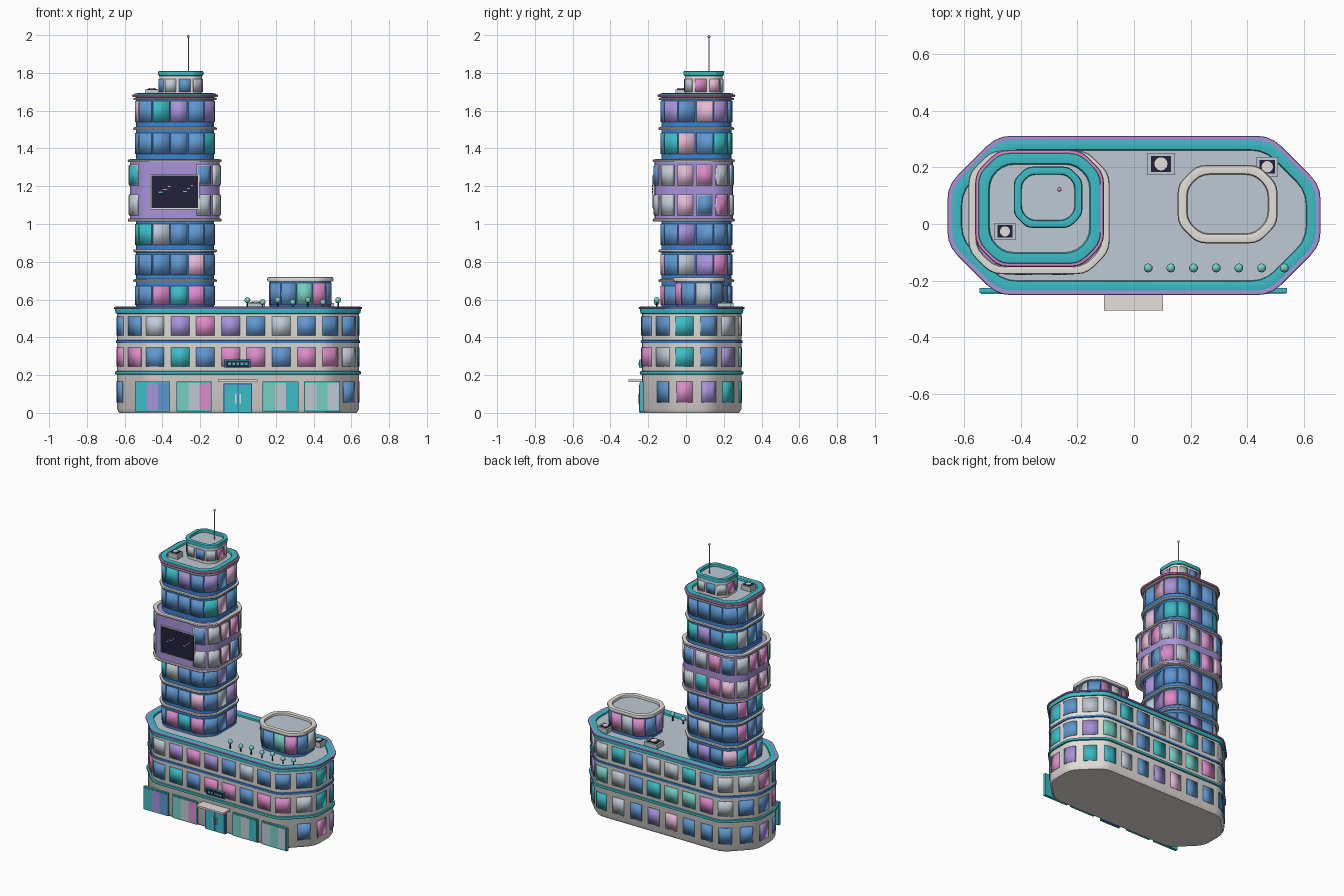
import bpy, bmesh, math, random
from mathutils import Vector

if "Cube" in bpy.data.objects:
    bpy.data.objects.remove(bpy.data.objects["Cube"])

random.seed(4)

# Palette: key -> (name, sRGB hex)
PALETTE = {
    'c': ("cream", "E4E0DB"), 'g': ("pale_grey", "BFCAD3"), 't': ("teal", "3CBCC6"),
    'p': ("purple", "A893DA"), 'k': ("pink", "DC8CC9"), 'l': ("light_pink", "E4BAD4"),
    'b': ("glass_blue", "6097D0"), 's': ("strong_blue", "3C83D0"),
    'n': ("navy", "23213A"), 'm': ("mint", "76D0C0"),
}
KEYS = list(PALETTE)
MATS = {}
for key, (name, hexa) in PALETTE.items():
    rgb = [int(hexa[i:i + 2], 16) / 255 for i in (0, 2, 4)]
    MATS[key] = bpy.data.materials.new(name)
    MATS[key].diffuse_color = [((v + 0.055) / 1.055) ** 2.4 for v in rgb] + [1]


def finish(name, bm, key=None, angle=35):
    me = bpy.data.meshes.new(name)
    if key:
        bmesh.ops.recalc_face_normals(bm, faces=bm.faces)
    bm.to_mesh(me)
    bm.free()
    for k in ([key] if key else KEYS):
        me.materials.append(MATS[k])
    for f in me.polygons:
        f.use_smooth = key is not None
    me.set_sharp_from_angle(angle=math.radians(angle))
    ob = bpy.data.objects.new(name, me)
    bpy.context.collection.objects.link(ob)
    return ob


def outline(shape, o=0.0):
    """Chamfered rectangle with softened corners, from front left, anticlockwise."""
    cx, cy, hx, hy, c, d = shape
    hx, hy, c = hx + o, hy + o, c + 0.586 * o
    octa = [(-hx + c, -hy), (hx - c, -hy), (hx, -hy + c), (hx, hy - c),
            (hx - c, hy), (-hx + c, hy), (-hx, hy - c), (-hx, -hy + c)]
    octa = [Vector((x + cx, y + cy)) for x, y in octa]
    pts = []
    for i, p in enumerate(octa):
        a = p + (octa[i - 1] - p).normalized() * d
        b = p + (octa[(i + 1) % 8] - p).normalized() * d
        pts += [a * (1 - t) ** 2 + p * 2 * t * (1 - t) + b * t * t for t in (0, 0.33, 0.67, 1)]
    return pts


def loft(name, shape, sections, key, ring=False):
    """Stack outlines at (offset, z); a ring closes on itself, a body is capped."""
    bm = bmesh.new()
    loops = [[bm.verts.new((p.x, p.y, z)) for p in outline(shape, o)] for o, z in sections]
    n = len(loops[0])
    for a, b in zip(loops, loops[1:] + (loops[:1] if ring else [])):
        for i in range(n):
            bm.faces.new((a[i], a[(i + 1) % n], b[(i + 1) % n], b[i]))
    if not ring:
        bm.faces.new(loops[0][::-1])
        bm.faces.new(loops[-1])
    return finish(name, bm, key)


def tube(name, shape, o, z, w, h, key):
    """Rounded band around an outline; w and h are half sizes of its section."""
    pts = [(math.cos(a * math.pi / 4), math.sin(a * math.pi / 4)) for a in range(8)]
    sec = [(o + w * math.copysign(abs(x) ** 0.6, x), z + h * math.copysign(abs(y) ** 0.6, y))
           for x, y in pts]
    return loft(name, shape, sec, key, ring=True)


def windows(name, shape, z0, z1, count, fill, colours="", shift=0.0, o=0.004,
            mix="bbbtgkplm", only=None):
    """Panes following the wall; '.' leaves a gap, missing colours are drawn at random."""
    pts = outline(shape, o)
    pts = pts[3:] + pts[:3]          # start on the flat front
    marks, s = [], -shape[5]
    for i, p in enumerate(pts):
        marks.append((s + shape[5], p))
        s += (pts[(i + 1) % len(pts)] - p).length
    total = s + shape[5]
    shift -= shape[5]                # measure from the chamfer corner
    marks = [(m + k * total, p) for k in range(3) for m, p in marks]

    def at(s):
        for (a, p), (b, q) in zip(marks, marks[1:]):
            if s <= b:
                return p.lerp(q, (s - a) / max(b - a, 1e-9))
        return marks[-1][1]
    bm = bmesh.new()
    pitch = total / count
    for i in range(count):
        col = colours[i] if i < len(colours) and colours[i] != '?' else random.choice(mix)
        if col == '.':
            continue
        a = total + shift + (i + 0.5 - fill / 2) * pitch
        b = a + fill * pitch
        path = [at(a)] + [p for m, p in marks if a + 1e-4 < m < b - 1e-4] + [at(b)]
        lo = [bm.verts.new((p.x, p.y, z0)) for p in path]
        hi = [bm.verts.new((p.x, p.y, z1)) for p in path]
        for j in range(len(path) - 1):
            f = bm.faces.new((lo[j], lo[j + 1], hi[j + 1], hi[j]))
            f.material_index = KEYS.index(only or col)
    ob = finish(name, bm)
    mod = ob.modifiers.new("thickness", 'SOLIDIFY')
    mod.thickness, mod.offset = 0.006, -1


def box(name, x0, x1, y0, y1, z0, z1, key):
    bm = bmesh.new()
    bmesh.ops.create_cube(bm, size=1)
    for v in bm.verts:
        v.co = ((x0 + x1) / 2 + v.co.x * (x1 - x0), (y0 + y1) / 2 + v.co.y * (y1 - y0),
                (z0 + z1) / 2 + v.co.z * (z1 - z0))
    return finish(name, bm, key)


def cylinder(name, x, y, z0, z1, r, key, sides=10):
    bm = bmesh.new()
    bmesh.ops.create_cone(bm, cap_ends=True, segments=sides, radius1=r, radius2=r, depth=z1 - z0)
    bmesh.ops.translate(bm, verts=bm.verts, vec=(x, y, (z0 + z1) / 2))
    return finish(name, bm, key)


def ball(name, x, y, z, r, key):
    bm = bmesh.new()
    bmesh.ops.create_icosphere(bm, subdivisions=2, radius=r)
    bmesh.ops.translate(bm, verts=bm.verts, vec=(x, y, z))
    return finish(name, bm, key, 60)


# Podium: three storeys with bands and a parapet
POD = (0, 0.03, 0.64, 0.263, 0.165, 0.05)
loft("podium_wall", POD, [(-0.012, 0), (0, 0.02), (0, 0.545)], 'c')
loft("podium_roof", POD, [(-0.02, 0.54), (-0.02, 0.55)], 'g')
tube("podium_lower_band", POD, 0.002, 0.212, 0.01, 0.009, 't')
tube("podium_middle_band", POD, 0, 0.377, 0.007, 0.008, 's')
tube("podium_parapet", POD, -0.012, 0.543, 0.023, 0.021, 't')
tube("podium_parapet_trim", POD, 0.009, 0.556, 0.009, 0.006, 'p')
windows("ground_windows", POD, 0.055, 0.165, 24, 0.63, "........bkpt??????????b.", -0.03)
windows("second_floor_windows", POD, 0.245, 0.347, 24, 0.73, "btbkkbkkgtbp??????????kk", -0.03)
windows("third_floor_windows", POD, 0.41, 0.51, 24, 0.73, "gpkpbgbbbtbg??????????bb", -0.03)

# Shopfronts, three panes in a frame
for x0, x1, cols in ((-0.545, -0.36, "tpb"), (-0.325, -0.14, "mgk"),
                     (0.13, 0.32, "mgt"), (0.35, 0.54, "gmg")):
    box("shopfront_frame", x0, x1, -0.244, -0.225, 0.008, 0.165, 't')
    w = (x1 - x0 - 0.012) / 3
    for i, k in enumerate(cols):
        a = x0 + 0.006 + i * w
        box("shopfront_pane", a, a + w, -0.247, -0.242, 0.016, 0.158, k)

# Entrance: doors, canopy and blank sign board
box("door_frame", -0.078, 0.075, -0.245, -0.225, 0, 0.155, 's')
for sx in (-1, 1):
    box("door_leaf", min(sx * 0.002, sx * 0.07), max(sx * 0.002, sx * 0.07),
        -0.249, -0.24, 0.004, 0.148, 't')
    box("door_handle", sx * 0.012 - 0.003, sx * 0.012 + 0.003, -0.254, -0.247, 0.05, 0.1, 'c')
box("canopy", -0.105, 0.103, -0.305, -0.22, 0.163, 0.176, 'c')
box("sign_frame", -0.071, 0.066, -0.246, -0.23, 0.238, 0.283, 't')
box("sign_board", -0.066, 0.061, -0.249, -0.24, 0.243, 0.278, 'n')
for i in range(5):
    box("sign_light", -0.052 + i * 0.022, -0.038 + i * 0.022, -0.251, -0.248, 0.254, 0.267, 't')

# Tower shaft with floor rings
TOWER = (-0.333, 0.055, 0.207, 0.186, 0.07, 0.035)
loft("tower_wall", TOWER, [(0, 0.54), (0, 1.675)], 's')
for z in (0.70, 0.858, 1.505):
    tube("tower_floor_ring", TOWER, 0.003, z, 0.012, 0.008, 'c')
for z0, z1, cols in ((0.57, 0.672, "ktkbbpb"), (0.73, 0.838, "bblbgpk???????b"),
                     (0.89, 1.0, "gbbbpbb???????t"), (1.37, 1.483, "bbbtlbt???????b"),
                     (1.54, 1.652, "tpbpblp???????b")):
    windows("tower_windows", TOWER, z0, z1, 15, 0.93, cols, 0.018, mix="bbbbbbtgkplb")
tube("tower_cornice_trim", TOWER, 0.005, 1.662, 0.009, 0.006, 'c')
tube("tower_cornice_stripe", TOWER, 0.006, 1.679, 0.014, 0.008, 'k')
tube("tower_cornice", TOWER, -0.01, 1.681, 0.021, 0.012, 't')
loft("tower_roof", TOWER, [(-0.02, 1.67), (-0.02, 1.68)], 'g')

# Wider block with a large screen
BLOCK = (-0.335, 0.041, 0.238, 0.207, 0.075, 0.035)
loft("screen_block", BLOCK, [(0, 1.018), (0, 1.335)], 'p')
for z in (1.021, 1.335):
    tube("block_ring", BLOCK, -0.003, z, 0.014, 0.008, 'c')
for z0, z1, cols in ((1.05, 1.15, "...gglbk???????g"), (1.208, 1.308, "...bglkg???????t")):
    windows("block_window_frames", BLOCK, z0 - 0.005, z1 + 0.005, 16, 0.82, "...", -0.03, only='c')
    windows("block_windows", BLOCK, z0, z1, 16, 0.73, cols, -0.03, 0.007, "bbgtlk")
box("screen_frame", -0.465, -0.205, -0.174, -0.16, 1.078, 1.263, 'c')
box("screen", -0.459, -0.211, -0.178, -0.17, 1.084, 1.257, 'n')
for x, z, w, k in ((-0.42, 1.165, 0.02, 't'), (-0.4, 1.18, 0.025, 'k'), (-0.37, 1.195, 0.012, 'c'),
                   (-0.29, 1.17, 0.02, 'k'), (-0.27, 1.185, 0.015, 't'), (-0.25, 1.2, 0.012, 'k')):
    box("screen_light", x, x + w, -0.18, -0.177, z, z + 0.006, k)

# Crown and antenna
CROWN = (-0.303, 0.094, 0.113, 0.1, 0.042, 0.02)
loft("crown_wall", CROWN, [(0, 1.67), (0, 1.79)], 'c')
loft("crown_roof", CROWN, [(-0.015, 1.785), (-0.015, 1.793)], 'g')
tube("crown_cornice", CROWN, -0.006, 1.797, 0.014, 0.014, 't')
windows("crown_windows", CROWN, 1.70, 1.768, 10, 0.8, "gbgklgbg", shift=-0.02)
cylinder("antenna", -0.263, 0.122, 1.78, 1.99, 0.003, 'g', 8)
ball("antenna_tip", -0.263, 0.122, 1.992, 0.008, 'k')

# Rooftop pavilion
PAV = (0.33, 0.07, 0.162, 0.124, 0.06, 0.03)
loft("pavilion_wall", PAV, [(0, 0.54), (0, 0.695)], 's')
loft("pavilion_roof", PAV, [(-0.01, 0.69), (-0.01, 0.704)], 'g')
tube("pavilion_rim", PAV, -0.003, 0.707, 0.017, 0.013, 'c')
windows("pavilion_windows", PAV, 0.57, 0.688, 12, 0.93, "bmkbgb")

# Rooftop fan units
for x, y, z, w, d in ((0.095, 0.212, 0.548, 0.098, 0.078), (0.47, 0.202, 0.548, 0.076, 0.068),
                      (-0.455, -0.026, 1.678, 0.074, 0.06)):
    box("fan_unit", x - w / 2, x + w / 2, y - d / 2, y + d / 2, z, z + 0.034, 'g')
    box("fan_grille", x - w * 0.36, x + w * 0.36, y - d * 0.36, y + d * 0.36, z + 0.03, z + 0.037, 'n')
    cylinder("fan_disc", x, y, z + 0.034, z + 0.041, d * 0.3, 'c', 12)

# Row of small roof trees
for i in range(7):
    x, z = 0.05 + i * 0.08, (0.597 if i % 2 == 0 else 0.586)
    cylinder("tree_trunk", x, -0.155, 0.545, z, 0.004, 'n', 6)
    ball("tree_crown", x, -0.155, z, 0.016, 'm')

for m in bpy.data.materials:
    if m.users and not m.is_grease_pencil:
        m.use_nodes = True
        m.node_tree.nodes["Principled BSDF"].inputs["Base Color"].default_value = m.diffuse_color
